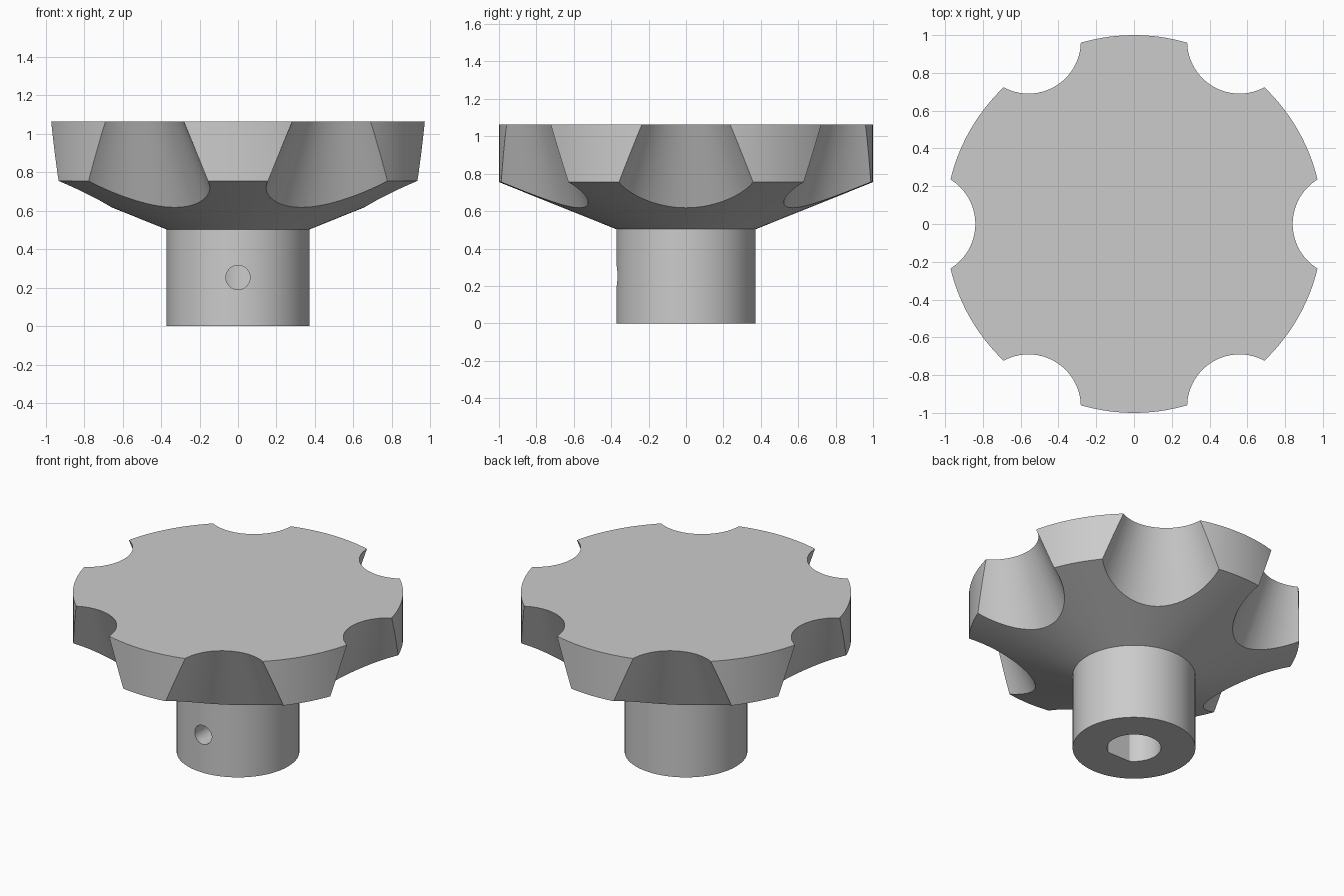
import bpy, bmesh, math
from mathutils import Matrix, Vector

cube = bpy.data.objects.get("Cube")
if cube:
    bpy.data.objects.remove(cube, do_unlink=True)

HEIGHT, RIM_Z, HUB_Z = 1.063, 0.755, 0.503
HUB_R, BORE_R, SCREW_R = 0.372, 0.163, 0.063
SCALLOP_X, SCALLOP_R, TAPER = 1.117, 0.277, 0.409

grey = bpy.data.materials.new("plain grey")
grey.use_nodes = True
colour = (0.6, 0.6, 0.6, 1)
grey.diffuse_color = colour
grey.node_tree.nodes["Principled BSDF"].inputs["Base Color"].default_value = colour


def make_object(name, bm):
    bmesh.ops.recalc_face_normals(bm, faces=bm.faces)
    mesh = bpy.data.meshes.new(name)
    bm.to_mesh(mesh)
    bm.free()
    mesh.materials.append(grey)
    obj = bpy.data.objects.new(name, mesh)
    bpy.context.collection.objects.link(obj)
    return obj


def cone(bm, r_low, r_high, depth, matrix, sides=64):
    return bmesh.ops.create_cone(bm, cap_ends=True, segments=sides, radius1=r_low,
                                 radius2=r_high, depth=depth, matrix=matrix)["verts"]


# Turned body: hub, sloping underside and flat-topped grip
bm = bmesh.new()
profile = [(0, 0), (HUB_R, 0), (HUB_R, HUB_Z), (1, RIM_Z), (1, HEIGHT), (0, HEIGHT)]
points = [bm.verts.new((r, 0, z)) for r, z in profile]
edges = [bm.edges.new(pair) for pair in zip(points, points[1:])]
bmesh.ops.spin(bm, geom=points + edges, cent=(0, 0, 0), axis=(0, 0, 1),
               angle=math.tau, steps=144, use_duplicate=False)
bmesh.ops.remove_doubles(bm, verts=bm.verts, dist=0.0001)
bmesh.ops.dissolve_limit(bm, angle_limit=0.01, verts=bm.verts, edges=bm.edges)
knob = make_object("knob_body", bm)

# Six tapered finger scallops, wider towards the bottom
bm = bmesh.new()
low, high = HUB_Z, HEIGHT + 0.1
for i in range(6):
    place = Matrix.Rotation(i * math.tau / 6, 4, "Z") @ Matrix.Translation(
        (SCALLOP_X, 0, (low + high) / 2))
    cone(bm, SCALLOP_R + (HEIGHT - low) * TAPER, SCALLOP_R + (HEIGHT - high) * TAPER,
         high - low, place, 96)
scallops = make_object("scallop_cutter", bm)

# D-shaped shaft bore with its flat towards the front
bm = bmesh.new()
cone(bm, BORE_R, BORE_R, 1, Matrix.Translation((0, 0, 0)))
cut = bmesh.ops.bisect_plane(bm, geom=bm.verts[:] + bm.edges[:] + bm.faces[:],
                             plane_co=Vector((0, -0.141, 0)), plane_no=Vector((0, -1, 0)),
                             clear_outer=True)
bmesh.ops.holes_fill(bm, edges=[e for e in bm.edges if e.is_boundary])
bore = make_object("bore_cutter", bm)

# Set screw hole from the front of the hub into the bore
bm = bmesh.new()
cone(bm, SCREW_R, SCREW_R, 0.45,
     Matrix.Translation((0, -0.275, 0.253)) @ Matrix.Rotation(math.pi / 2, 4, "X"), 48)
screw = make_object("screw_hole_cutter", bm)

# Carve the body, then remove the cutters
bpy.ops.object.select_all(action="DESELECT")
bpy.context.view_layer.objects.active = knob
knob.select_set(True)
for cutter in (scallops, bore, screw):
    cutter.hide_render = True
    mod = knob.modifiers.new(cutter.name, "BOOLEAN")
    mod.operation = "DIFFERENCE"
    mod.solver = "EXACT"
    mod.object = cutter
    bpy.ops.object.modifier_apply(modifier=mod.name)
    bpy.data.objects.remove(cutter, do_unlink=True)

bpy.ops.object.shade_smooth_by_angle(angle=math.radians(25))
